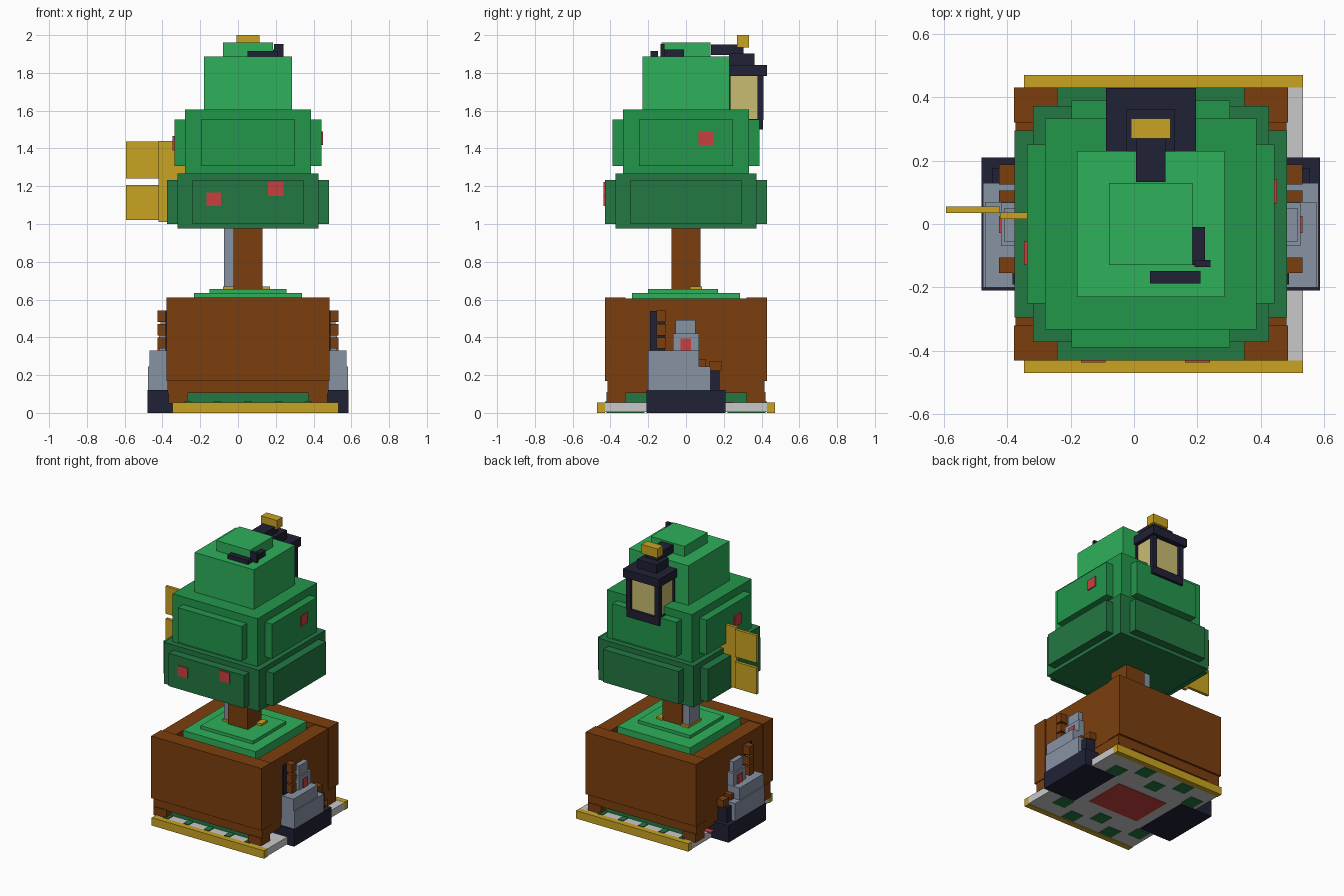
import bpy
import bmesh

cube = bpy.data.objects.get("Cube")
if cube:
    bpy.data.objects.remove(cube, do_unlink=True)

CENTER_X = 0.053  # the tree and planter share this axis


def colour(name, hex_code):
    def linear(c):
        return c / 12.92 if c <= 0.04045 else ((c + 0.055) / 1.055) ** 2.4
    rgba = [linear(v / 255) for v in bytes.fromhex(hex_code)] + [1]
    mat = bpy.data.materials.new(name)
    mat.use_nodes = True
    mat.diffuse_color = rgba
    mat.node_tree.nodes["Principled BSDF"].inputs["Base Color"].default_value = rgba
    return mat


light_green = colour("light_green", "2eb05a")
mid_green = colour("mid_green", "23964b")
dark_green = colour("dark_green", "227842")
brown = colour("wood_brown", "7b3f0e")
gold = colour("gold", "c9a422")
grey = colour("stone_grey", "8793a4")
navy = colour("dark_navy", "202135")
cream = colour("lamp_cream", "c9bc72")
white = colour("rug_white", "c9c9c9")
red = colour("red", "c94040")


def box(name, mat, x, y, z):
    """Box from (low, high) ranges; x is measured from the tree axis.
    A single number for x or y means a symmetric range."""
    x = x if isinstance(x, tuple) else (-x, x)
    y = y if isinstance(y, tuple) else (-y, y)
    mesh = bpy.data.meshes.new(name)
    bm = bmesh.new()
    bmesh.ops.create_cube(bm, size=1)
    for v in bm.verts:
        v.co = [sum(r) / 2 + c * (r[1] - r[0]) for r, c in zip((x, y, z), v.co)]
        v.co.x += CENTER_X
    bm.to_mesh(mesh)
    bm.free()
    mesh.materials.append(mat)
    obj = bpy.data.objects.new(name, mesh)
    bpy.context.collection.objects.link(obj)
    return obj


def both_x(name, mat, x, y, z):
    """The same box on the left (+x) and right (-x)."""
    box("left_" + name, mat, x, y, z)
    box("right_" + name, mat, (-x[1], -x[0]), y, z)


def both_y(name, mat, x, y, z):
    """The same box at the back (+y) and front (-y)."""
    box("back_" + name, mat, x, y, z)
    box("front_" + name, mat, x, (-y[1], -y[0]), z)


def foliage_tier(name, mat, core, reach, panel, z, panel_z):
    """Square core with a raised panel on each of its four sides."""
    box(name + "_core", mat, core, core, z)
    both_x(name + "_panel", mat, (core, reach), panel, panel_z)
    both_y(name + "_panel", mat, panel, (core, reach), panel_z)


# rug with gold borders, green pattern and red centre
RUG = (-0.4, 0.48)
box("rug", white, RUG, 0.43, (0.004, 0.055))
both_y("rug_border", gold, RUG, (0.43, 0.47), (0, 0.056))
box("rug_turf", dark_green, 0.33, 0.37, (0.05, 0.105))
for i in range(5):
    x = -0.32 + i * 0.16
    both_y("rug_stripe", dark_green, (x - 0.02, x + 0.02), (0.36, 0.43), (0.05, 0.06))
    both_y("rug_underside_patch", dark_green, (x - 0.05, x + 0.05),
           (0.22 + 0.1 * (i % 2), 0.32 + 0.1 * (i % 2)), (0, 0.006))
box("rug_underside_centre", red, 0.2, 0.15, (0, 0.006))
both_x("rug_side_mark", red, (0.36, 0.42), (0.21, 0.25), (0.05, 0.058))

# planter: thick front and back walls, side walls, plinth and feet
both_y("planter_wall", brown, 0.432, (0.32, 0.43), (0.17, 0.61))
both_x("planter_wall", brown, (0.32, 0.427), 0.32, (0.17, 0.605))
box("planter_plinth", brown, 0.425, 0.415, (0.105, 0.175))
for side in (-1, 1):
    foot_x = tuple(sorted((side * 0.32, side * 0.422)))
    both_y("planter_foot", brown, foot_x, (0.32, 0.42), (0.05, 0.11))
box("planter_soil", brown, 0.33, 0.33, (0.17, 0.57))
box("grass_lower", light_green, 0.285, 0.285, (0.56, 0.634))
box("grass_upper", light_green, 0.205, (-0.2, 0.17), (0.63, 0.656))
box("gold_nugget_left", gold, (0.07, 0.117), (0.02, 0.085), (0.65, 0.67))
box("gold_nugget_right", gold, (-0.133, -0.07), (-0.06, 0.085), (0.65, 0.67))

# trunk with a grey post on its right
box("trunk", brown, 0.077, 0.077, (0.6, 0.98))
box("trunk_post", grey, (-0.128, -0.077), (-0.05, 0.07), (0.64, 0.98))

# foliage
foliage_tier("lower_foliage", dark_green, 0.372, 0.43, 0.295, (0.975, 1.268), (1.0, 1.232))
foliage_tier("middle_foliage", mid_green, 0.333, 0.39, 0.25, (1.265, 1.607), (1.307, 1.552))
box("upper_foliage", light_green, 0.232, 0.23, (1.6, 1.887))
box("foliage_cap", light_green, 0.132, 0.13, (1.88, 1.96))

# red berries
box("front_berry_right", red, (-0.22, -0.143), (-0.436, -0.42), (1.095, 1.168))
box("front_berry_left", red, (0.107, 0.187), (-0.436, -0.42), (1.147, 1.222))
box("left_berry", red, (0.38, 0.397), (0.065, 0.142), (1.418, 1.49))
box("right_berry", red, (-0.4, -0.38), (-0.128, -0.055), (1.39, 1.465))

# gold banner on the right
box("banner_root", gold, (-0.475, -0.33), (0.015, 0.036), (1.01, 1.44))
for z in ((1.02, 1.207), (1.242, 1.436)):
    box("banner_flap", gold, (-0.645, -0.475), (0.034, 0.055), z)

# dark trinkets on the crown
box("crown_bar", navy, (-0.003, 0.157), (-0.187, -0.148), (1.885, 1.917))
box("crown_arm", navy, (0.132, 0.17), (-0.13, -0.01), (1.885, 1.925))
box("crown_clip", navy, (0.137, 0.188), (-0.135, -0.113), (1.885, 1.952))

# lantern at the back
box("lantern_base", navy, 0.128, (0.23, 0.408), (1.5, 1.556))
box("lantern_glass", cream, 0.113, (0.225, 0.39), (1.55, 1.79))
both_x("lantern_back_post", navy, (0.095, 0.128), (0.378, 0.41), (1.55, 1.79))
both_x("lantern_front_post", navy, (0.1, 0.128), (0.2, 0.236), (1.55, 1.79))
box("lantern_roof", navy, 0.142, (0.228, 0.428), (1.783, 1.842))
box("lantern_neck", navy, 0.077, (0.228, 0.362), (1.84, 1.902))
box("lantern_arm", navy, 0.047, (0.132, 0.305), (1.895, 1.95))
box("lantern_finial", gold, 0.062, (0.27, 0.333), (1.935, 2.0))

# statue on each side of the planter
both_x("statue_base", navy, (0.28, 0.533), 0.21, (0, 0.12))
both_x("statue_seat", grey, (0.42, 0.529), (-0.2, 0.13), (0.12, 0.245))
both_x("statue_lap", grey, (0.42, 0.522), (-0.2, 0.07), (0.24, 0.33))
both_x("statue_chest", grey, (0.42, 0.472), (-0.07, 0.068), (0.33, 0.42))
both_x("statue_head", grey, (0.42, 0.462), (-0.055, 0.05), (0.42, 0.492))
both_x("statue_badge", red, (0.465, 0.478), (-0.028, 0.026), (0.33, 0.393))
both_x("statue_back_panel", navy, (0.42, 0.436), (-0.19, -0.11), (0.33, 0.54))
both_x("statue_side_block", navy, (0.42, 0.5), (0.13, 0.177), (0.12, 0.225))
both_x("statue_side_knob", brown, (0.42, 0.478), (0.125, 0.188), (0.225, 0.275))
both_x("statue_small_knob", brown, (0.42, 0.478), (0.068, 0.105), (0.24, 0.283))
for z in (0.34, 0.41, 0.482):
    both_x("statue_peg", brown, (0.42, 0.478), (-0.155, -0.105), (z, z + 0.06))
